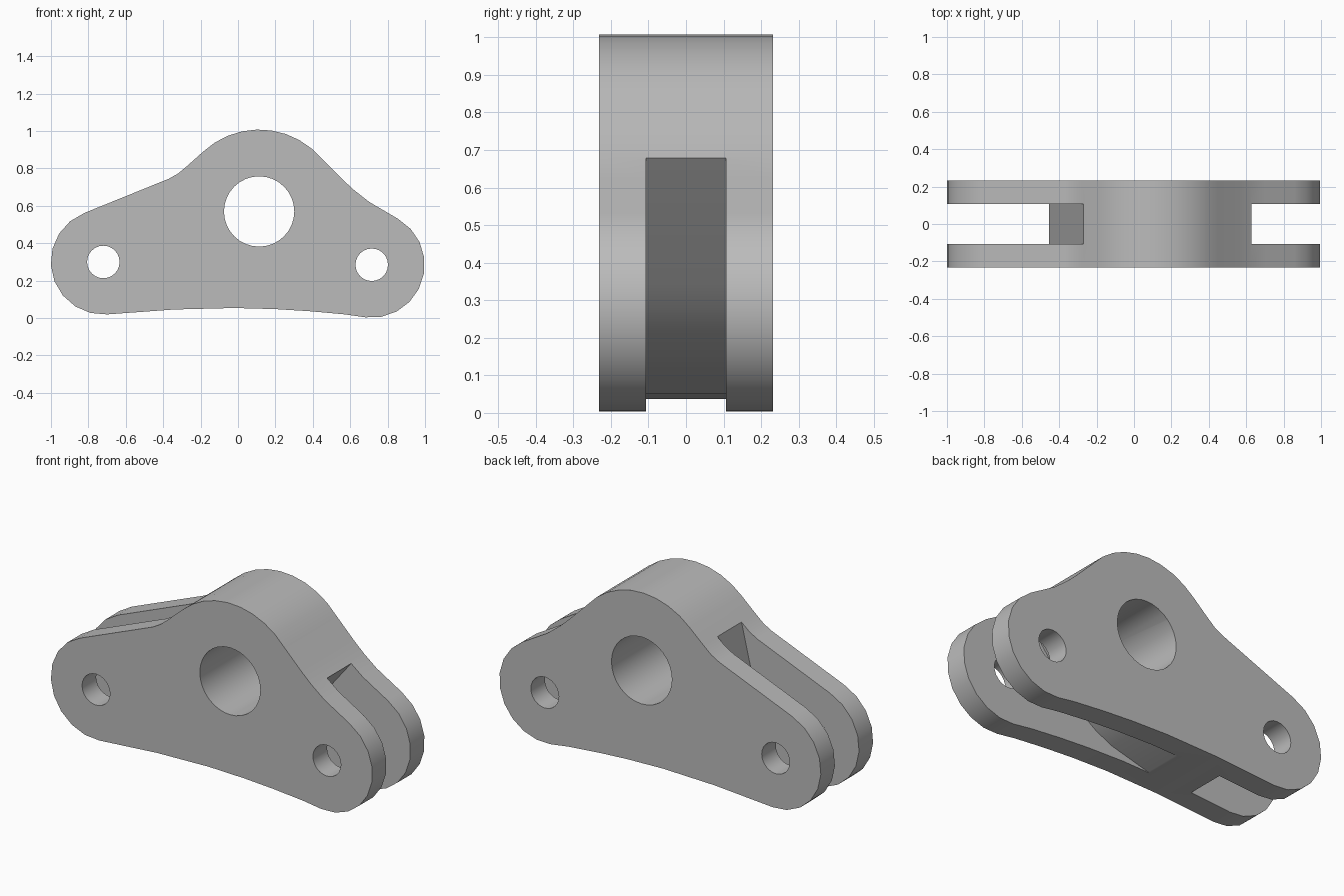
import bpy
import bmesh
from math import cos, sin, radians, pi

cube = bpy.data.objects.get("Cube")
if cube:
    bpy.data.objects.remove(cube, do_unlink=True)

HALF_DEPTH = 0.232
SLOT_HALF = 0.107
HEAD = (0.113, 0.57)
LEFT_LUG = (0.715, 0.285)
RIGHT_LUG = (-0.72, 0.3)


def arc(centre, radius, start, end, steps):
    """Points along an arc in the x-z plane, angles in degrees."""
    points = []
    for i in range(steps + 1):
        a = radians(start + (end - start) * i / steps)
        points.append((centre[0] + radius * cos(a), centre[1] + radius * sin(a)))
    return points


def extrude_profile(name, points, half_depth):
    """Extrude a closed x-z profile evenly to both sides of y = 0."""
    bm = bmesh.new()
    face = bm.faces.new([bm.verts.new((x, -half_depth, z)) for x, z in points])
    grown = bmesh.ops.extrude_face_region(bm, geom=[face])["geom"]
    moved = [v for v in grown if isinstance(v, bmesh.types.BMVert)]
    bmesh.ops.translate(bm, verts=moved, vec=(0, 2 * half_depth, 0))
    bmesh.ops.recalc_face_normals(bm, faces=bm.faces)
    mesh = bpy.data.meshes.new(name)
    bm.to_mesh(mesh)
    bm.free()
    obj = bpy.data.objects.new(name, mesh)
    bpy.context.collection.objects.link(obj)
    return obj


def cut(body, cutter):
    """Subtract the cutter from the body, then discard the cutter."""
    cutter.hide_render = True
    mod = body.modifiers.new("cut", "BOOLEAN")
    mod.operation = "DIFFERENCE"
    mod.solver = "EXACT"
    mod.object = cutter
    bpy.context.view_layer.objects.active = body
    bpy.ops.object.modifier_apply(modifier=mod.name)
    bpy.data.objects.remove(cutter, do_unlink=True)


# Rocker outline: three rounded ends joined by soft hollows
outline = arc(HEAD, 0.438, 133, 40, 9)
outline += [(0.56, 0.74), (0.62, 0.685), (0.7, 0.622)]
outline += arc(LEFT_LUG, 0.283, 60, -97, 9)
outline += [(0.57, 0.02), (0.38, 0.037), (0.2, 0.048), (-0.02, 0.054), (-0.34, 0.046)]
outline += arc(RIGHT_LUG, 0.281, -86, -249, 9)
outline += [(-0.37, 0.745), (-0.32, 0.773), (-0.27, 0.815)]
body = extrude_profile("rocker_body", outline, HALF_DEPTH)

# Left fork slot with a sloping, curved inner wall
left_slot = [(0.72, 0.79), (0.63, 0.68), (0.36, 0.345), (0.3, 0.28), (0.23, 0.215),
             (0.15, 0.16), (0.05, 0.113), (-0.18, 0.052), (-0.4, -0.01),
             (-0.4, -0.2), (1.2, -0.2), (1.2, 0.79)]
cut(body, extrude_profile("left_slot_cutter", left_slot, SLOT_HALF))

# Right fork slot with a flat leaning wall
right_slot = [(-0.22, 1.015), (-0.27, 0.815), (-0.455, 0.04), (-0.51, -0.2),
              (-1.2, -0.2), (-1.2, 1.015)]
cut(body, extrude_profile("right_slot_cutter", right_slot, SLOT_HALF))

# Pivot bore and the two pin holes
for centre, radius, sides in ((HEAD, 0.188, 32), (LEFT_LUG, 0.087, 24), (RIGHT_LUG, 0.087, 24)):
    ring = arc(centre, radius, 0, 360, sides)[:-1]
    cut(body, extrude_profile("hole_cutter", ring, 2 * HALF_DEPTH))

# Plain grey finish
grey = bpy.data.materials.new("plain_grey")
grey.use_nodes = True
colour = (0.5, 0.5, 0.5, 1)
grey.diffuse_color = colour
grey.node_tree.nodes["Principled BSDF"].inputs["Base Color"].default_value = colour
body.data.materials.clear()
body.data.materials.append(grey)

# Smooth the rounded walls and keep the rims sharp
bpy.ops.object.select_all(action="DESELECT")
body.select_set(True)
bpy.context.view_layer.objects.active = body
bpy.ops.object.shade_smooth_by_angle(angle=pi / 6)
